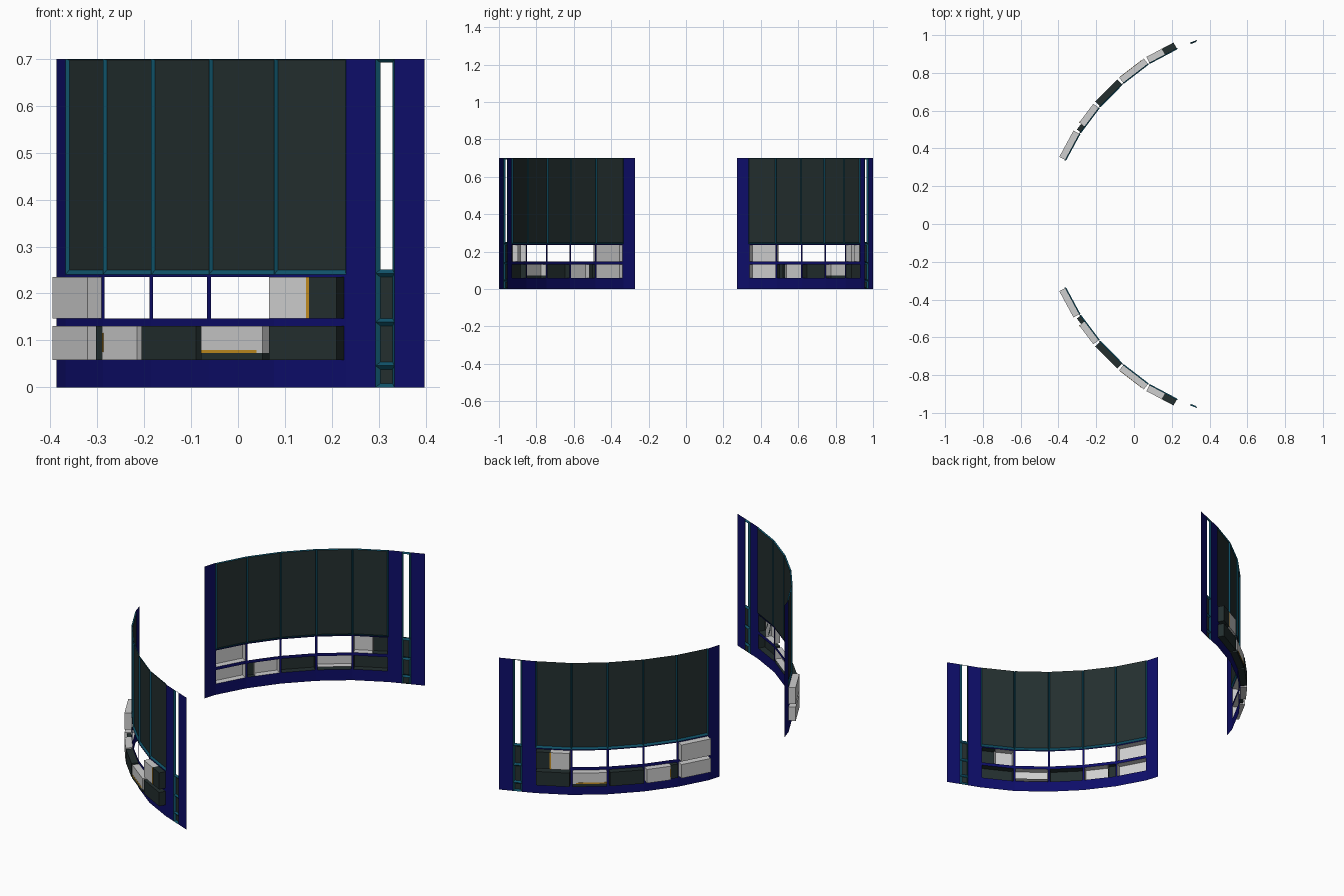
import bpy
from mathutils import Vector

if "Cube" in bpy.data.objects:
    bpy.data.objects.remove(bpy.data.objects["Cube"])


def mat(name, r, g, b):
    m = bpy.data.materials.new(name)
    m.diffuse_color = (r, g, b, 1)
    m.use_nodes = True
    m.node_tree.nodes["Principled BSDF"].inputs["Base Color"].default_value = m.diffuse_color
    return m


BLUE = mat("navy_blue", 0.004, 0.004, 0.14)
DARK = mat("dark_slate", 0.017, 0.028, 0.028)
TEAL = mat("deep_teal", 0.005, 0.085, 0.14)
GREY = mat("light_grey", 0.62, 0.62, 0.62)
GOLD = mat("amber", 0.55, 0.27, 0.015)

# plan of the curved wall: corner points of the seven flat segments
PLAN = [Vector((x, y, 0)) for x, y in (
    (-0.387, 0.272), (-0.368, 0.335), (-0.288, 0.483), (-0.185, 0.62),
    (-0.062, 0.745), (0.077, 0.852), (0.23, 0.933), (0.397, 1.0))]


def pt(i, u, z, d=0.0):
    """Point on segment i: u along it (0-1), height z, d outwards."""
    a, b = PLAN[i], PLAN[i + 1]
    t = (b - a).normalized()
    return a.lerp(b, u) + Vector((-t.y, t.x, 0)) * d + Vector((0, 0, z))


class Part:
    """Collects quads into one object mirrored across y."""
    def __init__(self, name, material):
        self.name, self.material, self.v, self.f = name, material, [], []

    def quad(self, *pts):
        n = len(self.v)
        self.v += pts
        self.f.append((n + 3, n + 2, n + 1, n))

    def rect(self, i, u0, u1, z0, z1, d=0.0):
        self.quad(pt(i, u0, z0, d), pt(i, u1, z0, d), pt(i, u1, z1, d), pt(i, u0, z1, d))

    def shell(self, i, u0, u1, z0, z1, d1, d0=0.0):
        """Box open towards the wall."""
        self.rect(i, u0, u1, z0, z1, d1)
        c = [(u0, z0), (u1, z0), (u1, z1), (u0, z1)]
        for (ua, za), (ub, zb) in zip(c, c[1:] + c[:1]):
            self.quad(pt(i, ua, za, d0), pt(i, ub, zb, d0), pt(i, ub, zb, d1), pt(i, ua, za, d1))

    def build(self):
        me = bpy.data.meshes.new(self.name)
        me.from_pydata(self.v, [], self.f)
        me.materials.append(self.material)
        ob = bpy.data.objects.new(self.name, me)
        bpy.context.collection.objects.link(ob)
        m = ob.modifiers.new("mirror", "MIRROR")
        m.use_axis = (False, True, False)
        m.use_mirror_merge = False


def inset(frame, panel, i, u0, u1, z0, z1, mu, mb, mt, d):
    """Sloped reveal round an opening, with an optional recessed panel."""
    o = [(u0, z0), (u1, z0), (u1, z1), (u0, z1)]
    n = [(u0 + mu, z0 + mb), (u1 - mu, z0 + mb), (u1 - mu, z1 - mt), (u0 + mu, z1 - mt)]
    for k in range(4):
        j = (k + 1) % 4
        frame.quad(pt(i, *o[k]), pt(i, *o[j]), pt(i, *n[j], d), pt(i, *n[k], d))
    if panel:
        panel.rect(i, u0 + mu, u1 - mu, z0 + mb, z1 - mt, d)


wall = Part("curved_wall", BLUE)
frames = Part("panel_frames", TEAL)
panels = Part("large_panels", DARK)
slot_frames = Part("slot_frames", TEAL)
slot_panels = Part("slot_panels", DARK)
light = Part("light_boxes", GREY)
dark = Part("dark_boxes", DARK)
strips = Part("amber_strips", GOLD)

H = 0.7
LOW, HIGH = (0.058, 0.131), (0.147, 0.235)   # the two rows of openings
P = 0.03                                      # half post width along a segment

# end strip, window grid and big panels
wall.rect(0, 0, 1, 0, H)
for i in range(1, 6):
    for z0, z1 in ((0, LOW[0]), (LOW[1], HIGH[0]), (HIGH[1], 0.24)):
        wall.rect(i, 0, 1, z0, z1)
    for z0, z1 in (LOW, HIGH):
        wall.rect(i, 0, P, z0, z1)
        wall.rect(i, 1 - P, 1, z0, z1)
    inset(frames, panels, i, 0, 1, 0.24, H, 0.03, 0.01, 0.003, -0.007)

# slotted end segment: tall open slot over three small panels
S0, S1 = 0.377, 0.62
wall.rect(6, 0, S0, 0, H)
wall.rect(6, S1, 1, 0, H)
for z0, z1 in ((0, 0.046), (0.046, 0.139), (0.139, 0.243), (0.243, H)):
    inset(slot_frames, slot_panels if z1 < H else None, 6, S0, S1, z0, z1, 0.045, 0.008, 0.008, -0.008)

# boxes behind the openings
D = 0.034
A, B = P, 1 - P
light.shell(1, A, B, *HIGH, D)
light.shell(1, A, B, *LOW, D)
dark.shell(2, A, 0.25, *LOW, 0.022)
light.shell(2, 0.25, B, *LOW, D)
dark.shell(3, A, B, *LOW, D)
dark.shell(4, A, B, LOW[0], 0.073, D)
light.shell(4, A, B, 0.073, LOW[1], D)
dark.shell(5, A, B, *LOW, D)
light.shell(5, A, 0.56, *HIGH, D)
dark.shell(5, 0.56, B, *HIGH, D)

# thin amber strips at the colour joints
strips.shell(2, 0.25, 0.28, 0.075, 0.116, D + 0.001, D)
strips.shell(4, A, 0.88, 0.073, 0.080, D + 0.001, D)
strips.shell(5, 0.55, 0.59, *HIGH, D + 0.001, D)

for part in (wall, frames, panels, slot_frames, slot_panels, light, dark, strips):
    part.build()
